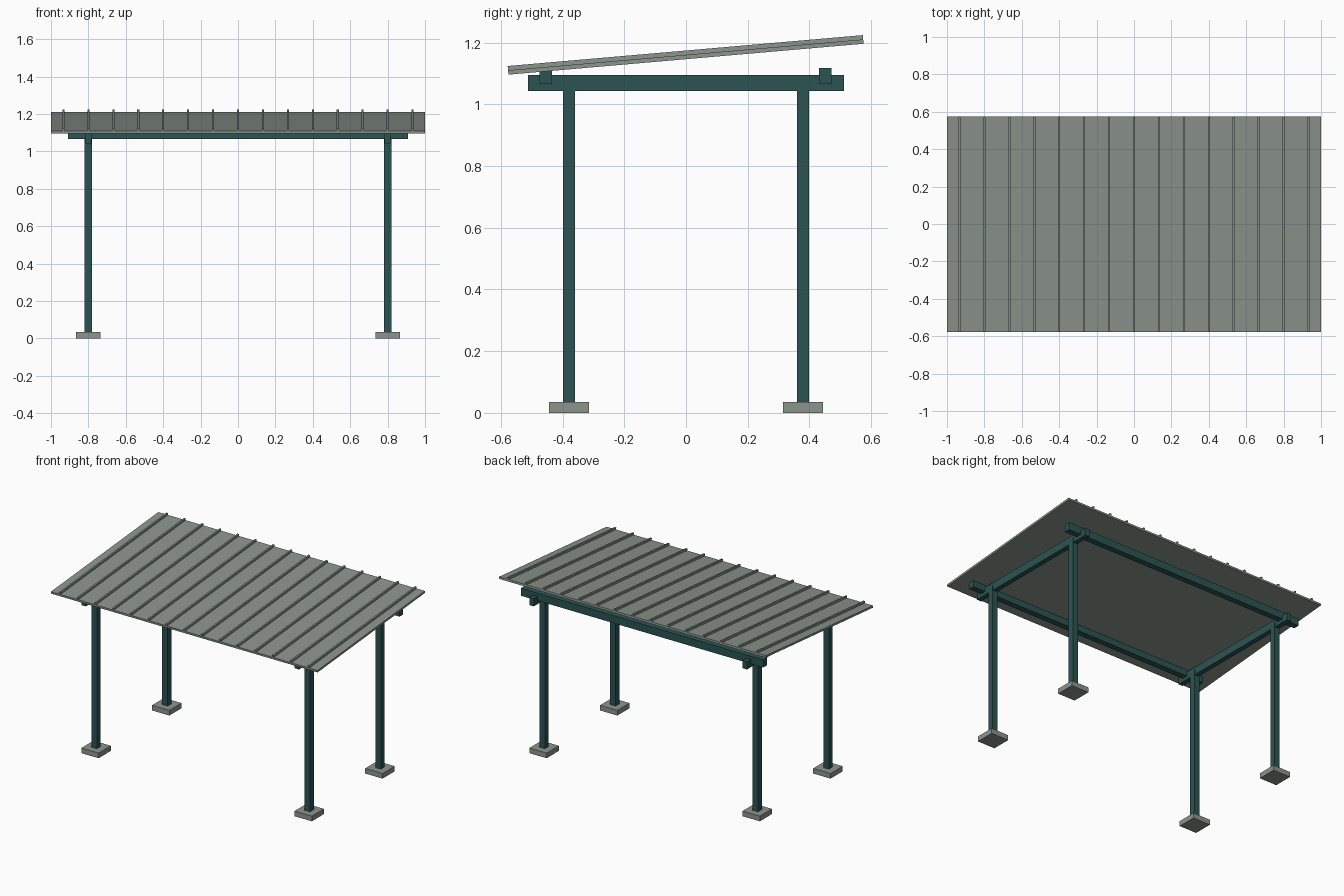
import bpy, bmesh, math
from mathutils import Matrix, Vector

if "Cube" in bpy.data.objects:
    bpy.data.objects.remove(bpy.data.objects["Cube"])


def material(name, rgb):
    m = bpy.data.materials.new(name)
    m.diffuse_color = (*rgb, 1)
    m.use_nodes = True
    m.node_tree.nodes["Principled BSDF"].inputs["Base Color"].default_value = m.diffuse_color
    return m


GREEN = material("dark_green_steel", (0.024, 0.088, 0.084))
GREY = material("grey_green_sheet", (0.26, 0.30, 0.265))


def boxes(name, parts, mat, tilt=0.0, origin=(0, 0, 0)):
    """One object made of boxes, each given as (centre, size)."""
    bm = bmesh.new()
    for centre, size in parts:
        bmesh.ops.create_cube(
            bm, size=1, matrix=Matrix.Translation(centre) @ Matrix.Diagonal((*size, 1)))
    mesh = bpy.data.meshes.new(name)
    bm.to_mesh(mesh)
    bm.free()
    mesh.materials.append(mat)
    ob = bpy.data.objects.new(name, mesh)
    ob.location = origin
    ob.rotation_euler.x = tilt
    bpy.context.collection.objects.link(ob)
    return ob


# Footings and posts at the four corners
for sx, side in ((-1, "left"), (1, "right")):
    for sy, end in ((-1, "front"), (1, "back")):
        x, y = 0.8 * sx, 0.379 * sy
        boxes(f"footing_{end}_{side}", [((x, y, 0.0175), (0.13, 0.13, 0.035))], GREY)
        boxes(f"post_{end}_{side}", [((x, y, 0.555), (0.04, 0.04, 1.04))], GREEN)
    # Side beam running front to back over the posts
    boxes(f"side_beam_{side}", [((0.8 * sx, 0, 1.069), (0.033, 1.024, 0.052))], GREEN)

# Long beams carrying the roof
for y, end in ((-0.454, "front"), (0.451, "back")):
    top = 1.117 if end == "back" else 1.112
    boxes(f"long_beam_{end}", [((0, y, (1.066 + top) / 2), (1.82, 0.04, top - 1.066))], GREEN)

# Sloping roof sheet with raised ribs
SLOPE = math.atan2(0.1, 1.15)
LENGTH = 1.155
boxes("roof_sheet", [((0, 0, 0.007), (2.0, LENGTH, 0.014))], GREY, SLOPE, (0, 0, 1.146))
ribs = [((i * 2 / 15, 0, 0.021), (0.011, LENGTH, 0.014)) for i in range(-7, 8)]
boxes("roof_ribs", ribs, GREY, SLOPE, (0, 0, 1.146))
